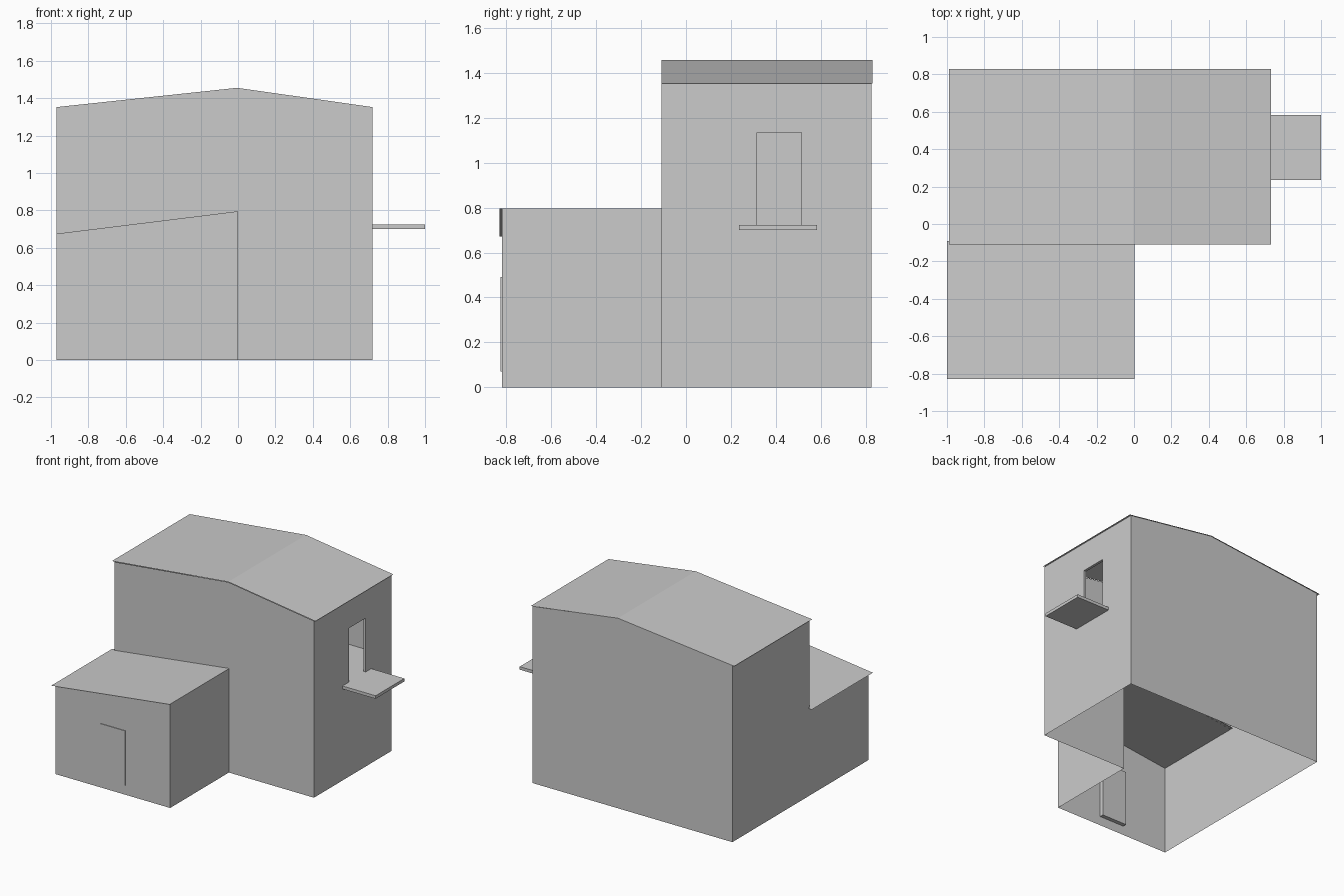
import bpy

if "Cube" in bpy.data.objects:
    bpy.data.objects.remove(bpy.data.objects["Cube"])

L, R, MID = -0.97, 0.72, -0.005       # left wall, right wall, ridge
F, J, B = -0.82, -0.11, 0.825         # annex front, join line, back wall
EAVE, RIDGE = 1.352, 1.455


def sheet(name, faces):
    """Object made of flat polygons sharing merged corners."""
    verts, index = [], {}
    out = []
    for f in faces:
        ids = []
        for p in f:
            if p not in index:
                index[p] = len(verts)
                verts.append(p)
            ids.append(index[p])
        out.append(ids)
    me = bpy.data.meshes.new(name)
    me.from_pydata(verts, [], out)
    ob = bpy.data.objects.new(name, me)
    bpy.context.collection.objects.link(ob)
    return ob


def box(name, x0, x1, y0, y1, z0, z1):
    bpy.ops.mesh.primitive_cube_add(size=1, location=((x0 + x1) / 2, (y0 + y1) / 2, (z0 + z1) / 2))
    ob = bpy.context.object
    ob.name = name
    ob.scale = (x1 - x0, y1 - y0, z1 - z0)
    return ob


def xz(y, pts):
    return [(x, y, z) for x, z in pts]


def yz(x, pts):
    return [(x, y, z) for y, z in pts]


def rect(a0, a1, b0, b1):
    return [(a0, b0), (a1, b0), (a1, b1), (a0, b1)]


# main house: front and back gables, left wall
sheet("main_front_wall", [xz(J, [(0, 0), (R, 0), (R, EAVE), (MID, RIDGE), (L, EAVE), (L, 0.675), (0, 0.795)])])
sheet("main_back_wall", [xz(B, [(R, 0), (L, 0), (L, EAVE), (MID, RIDGE), (R, EAVE)])])
sheet("main_left_wall", [yz(L, [(B, 0), (J, 0), (J, EAVE), (B, EAVE)])])

# right wall with balcony doorway and its reveal
y0, y1, z0, z1 = 0.315, 0.515, 0.723, 1.135
hole = rect(y0, y1, z0, z1)
wall = [yz(R, rect(*r)) for r in ((J, B, 0, z0), (J, y0, z0, z1), (y1, B, z0, z1), (J, B, z1, EAVE))]
for i in range(4):
    (ya, za), (yb, zb) = hole[i], hole[(i + 1) % 4]
    wall.append([(R, yb, zb), (R, ya, za), (R - 0.02, ya, za), (R - 0.02, yb, zb)])
sheet("main_right_wall", wall)

# upper floor and balcony
sheet("upper_floor", [[(x, y, 0.72) for x, y in rect(L, R, J, B)]])
box("balcony", R, 1.0, 0.235, 0.582, 0.70, 0.723)

# main roof
sheet("main_roof", [
    [(a, J, za), (b, J, zb), (b, 0.83, zb), (a, 0.83, za)]
    for a, za, b, zb in ((-0.99, 1.353, MID, 1.457), (MID, 1.457, 0.733, 1.353))])

# annex walls and lean-to roof
sheet("annex_walls", [
    xz(F, [(L, 0), (0, 0), (0, 0.795), (L, 0.675)]),
    yz(0, rect(F, J, 0, 0.795)),
    yz(L, [(J, 0), (F, 0), (F, 0.675), (J, 0.675)])])
sheet("annex_roof", [[(-1.0, -0.83, 0.672), (0.003, -0.83, 0.797), (0.003, -0.09, 0.797), (-1.0, -0.09, 0.672)]])

# annex door
box("annex_door", -0.59, -0.38, F - 0.005, F + 0.03, 0.07, 0.49)
